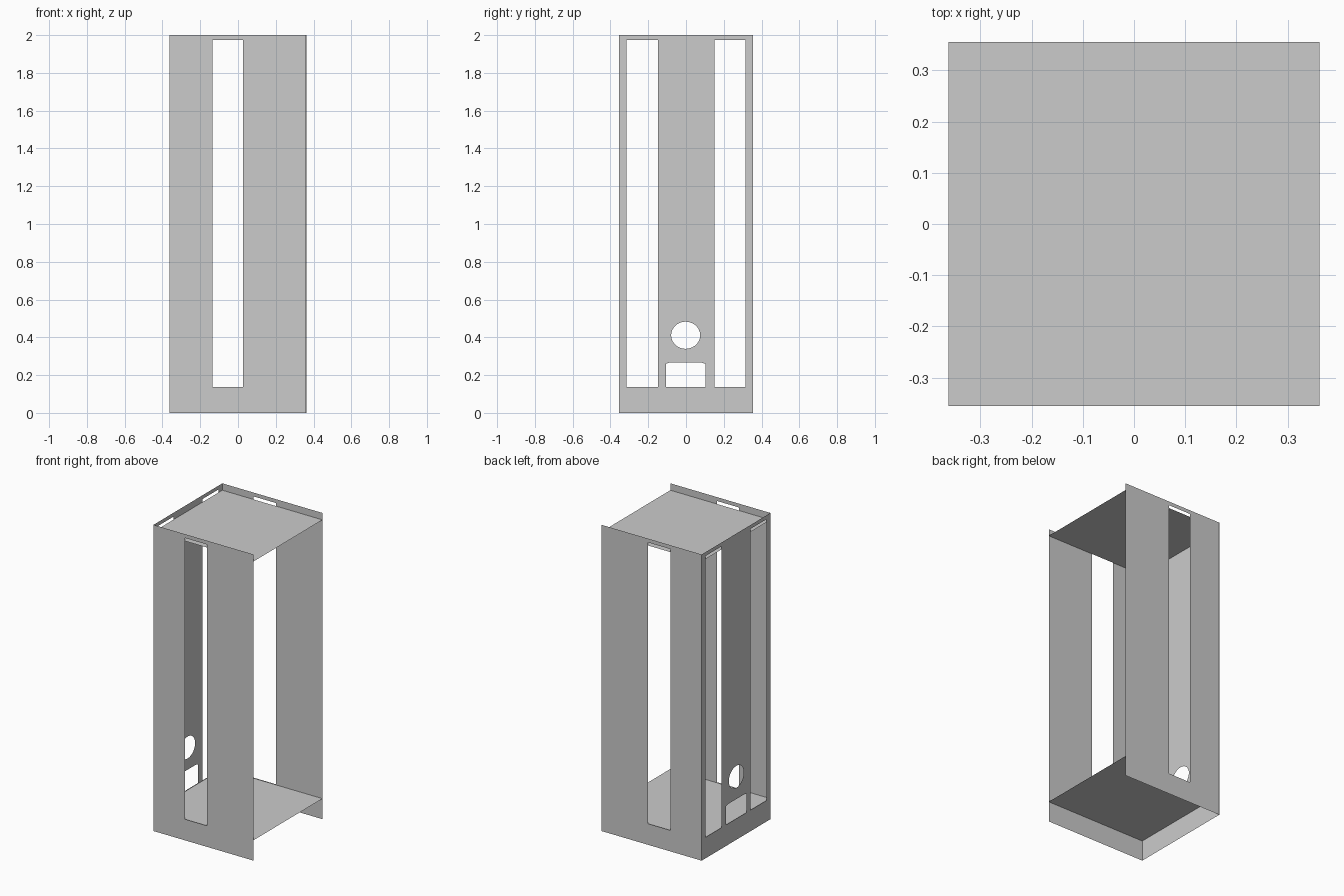
import bpy, bmesh, math
from mathutils import Vector

if "Cube" in bpy.data.objects:
    bpy.data.objects.remove(bpy.data.objects["Cube"])


def rect(u0, u1, v0, v1):
    return [(u0, v0), (u1, v0), (u1, v1), (u0, v1)]


def sheet(name, loops, place, normal):
    """Thin sheet: first loop is the outline, the others are holes."""
    bm = bmesh.new()
    edges = []
    for loop in loops:
        vs = [bm.verts.new(place(u, v)) for u, v in loop]
        edges += [bm.edges.new((vs[i - 1], vs[i])) for i in range(len(vs))]
    n = Vector(normal)
    bmesh.ops.triangle_fill(bm, use_beauty=True, edges=edges, normal=n)
    for f in bm.faces:
        f.normal_update()
        if f.normal.dot(n) < 0:
            f.normal_flip()
    mesh = bpy.data.meshes.new(name)
    bm.to_mesh(mesh)
    bm.free()
    obj = bpy.data.objects.new(name, mesh)
    bpy.context.collection.objects.link(obj)


X, Y, H = 0.362, 0.355, 2.0
SLOT_LOW, SLOT_TOP = 0.138, 1.975

# Front and back panels, each with one tall slot
for name, side in (("front_panel", -1), ("back_panel", 1)):
    skew = 0.001 * side
    sheet(name,
          [rect(-X + skew, X + skew, 0, H), rect(-0.135, 0.026, SLOT_LOW, SLOT_TOP)],
          lambda u, v, s=side: (u, s * Y, v), (0, side, 0))

# Left side panel: two slots, a round hole and a low hatch
round_hole = [(-0.002 + 0.077 * math.cos(a), 0.411 + 0.072 * math.sin(a))
              for a in (2 * math.pi * i / 28 for i in range(28))]
hatch = [(-0.107, SLOT_LOW), (0.103, SLOT_LOW), (0.103, 0.26),
         (0.083, 0.266), (-0.087, 0.266), (-0.107, 0.26)]
sheet("side_panel",
      [rect(-Y, Y, 0, H),
       rect(-0.315, -0.147, SLOT_LOW, SLOT_TOP),
       rect(0.15, 0.314, SLOT_LOW, SLOT_TOP),
       round_hole, hatch],
      lambda u, v: (-X, u, v), (-1, 0, 0))

# Floor and ceiling sheets, set in from the panel ends
for name, z, n in (("floor_sheet", 0.134, 1), ("ceiling_sheet", 1.955, 1)):
    sheet(name, [rect(-X, X, -Y, Y)], lambda u, v, z=z: (u, v, z), (0, 0, n))
